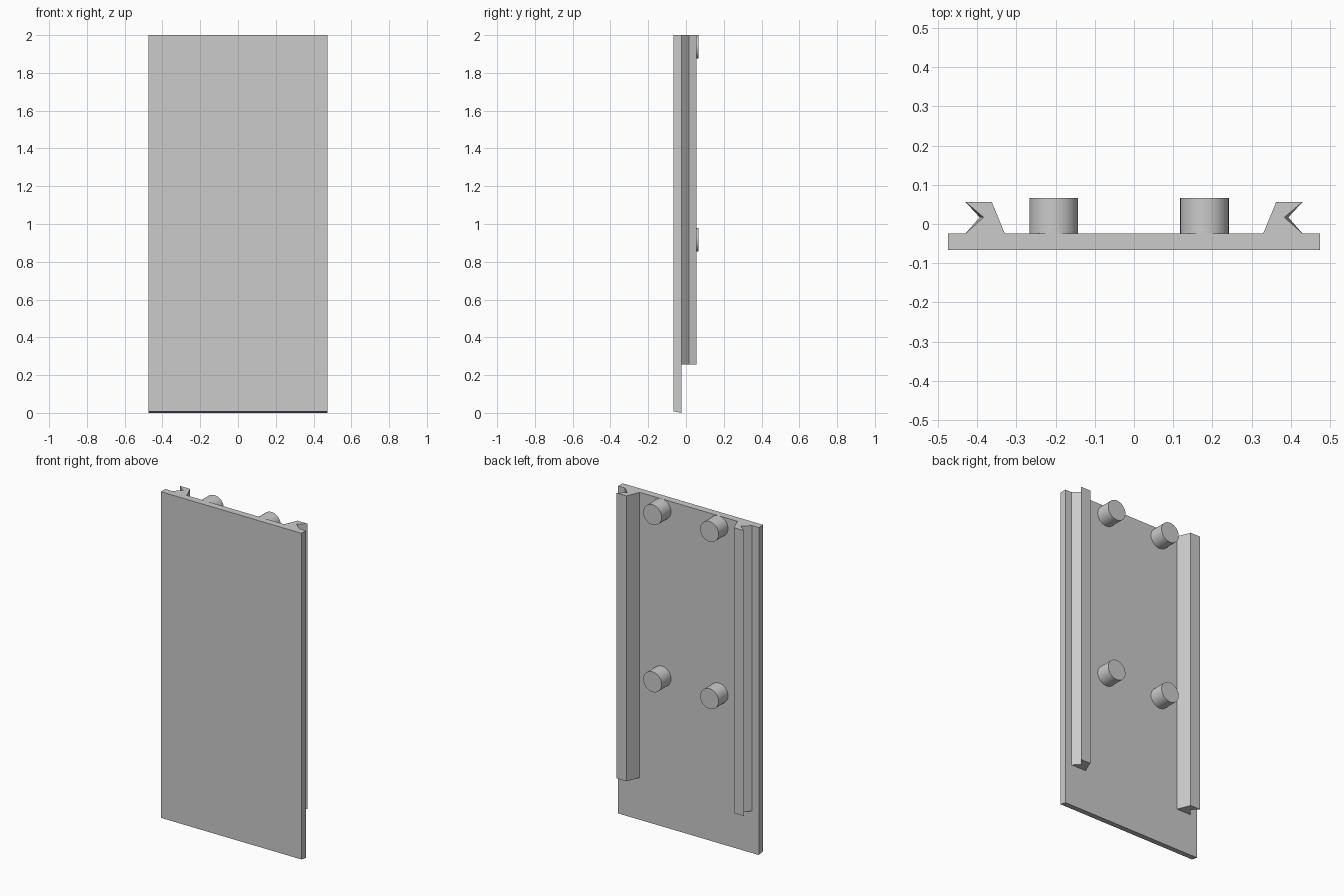
import bpy
import math

cube = bpy.data.objects.get("Cube")
if cube:
    bpy.data.objects.remove(cube, do_unlink=True)

grey = bpy.data.materials.new("plain grey")
grey.use_nodes = True
colour = (0.6, 0.6, 0.6, 1)
grey.diffuse_color = colour
grey.node_tree.nodes["Principled BSDF"].inputs["Base Color"].default_value = colour

FRONT, BACK = -0.067, -0.024   # plate faces
RAIL_TOP, GROOVE_Y = 0.056, 0.017
PEG_TOP, PEG_RADIUS = 0.067, 0.062


def loft(name, lower, upper):
    """Closed solid between two matching counter-clockwise rings."""
    n = len(lower)
    faces = [tuple(reversed(range(n))), tuple(range(n, 2 * n))]
    for i in range(n):
        j = (i + 1) % n
        faces.append((i, j, n + j, n + i))
    mesh = bpy.data.meshes.new(name)
    mesh.from_pydata(lower + upper, [], faces)
    mesh.materials.append(grey)
    obj = bpy.data.objects.new(name, mesh)
    bpy.context.collection.objects.link(obj)
    return obj


# Back plate with a slightly bevelled lower edge
outline = [(-0.475, FRONT), (0.475, FRONT), (0.475, BACK), (-0.475, BACK)]
loft("plate",
     [(x, y, 0.008 if y == FRONT else 0) for x, y in outline],
     [(x, y, 2) for x, y in outline])


# Grooved rails, the groove slightly deeper towards the top
def rail_ring(side, groove_x, z):
    profile = [(0.33, BACK), (0.43, BACK), (groove_x, GROOVE_Y),
               (0.43, RAIL_TOP), (0.363, RAIL_TOP)]
    if side < 0:
        profile.reverse()
    return [(side * x, y, z) for x, y in profile]


for name, side in (("left_rail", 1), ("right_rail", -1)):
    loft(name, rail_ring(side, 0.394, 0.257), rail_ring(side, 0.384, 2))

# Round pegs on the back of the plate
base = BACK - 0.01
for row, z in (("lower", 0.917), ("upper", 1.938)):
    for side, x in (("left", 0.18), ("right", -0.205)):
        bpy.ops.mesh.primitive_cylinder_add(
            vertices=48, radius=PEG_RADIUS, depth=PEG_TOP - base,
            location=(x, (PEG_TOP + base) / 2, z),
            rotation=(math.pi / 2, 0, 0))
        peg = bpy.context.object
        peg.name = f"{row}_{side}_peg"
        peg.data.materials.append(grey)
        bpy.ops.object.shade_smooth_by_angle(angle=math.radians(30))
